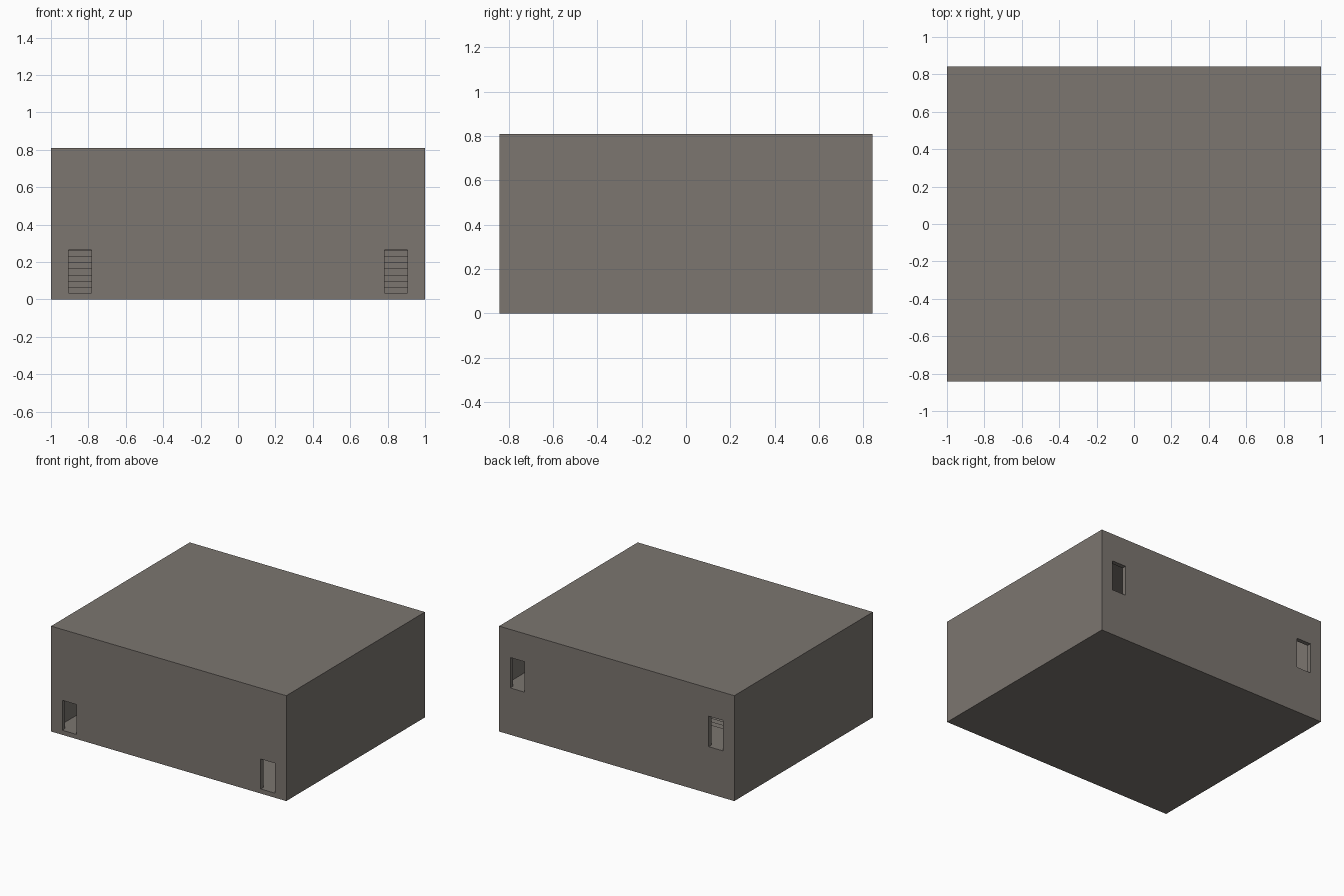
import bpy

if "Cube" in bpy.data.objects:
    bpy.data.objects.remove(bpy.data.objects["Cube"])

# One flat colour for the whole hall
grey = bpy.data.materials.new("warm grey")
grey.diffuse_color = (0.2, 0.18, 0.162, 1)
grey.use_nodes = True
grey.node_tree.nodes["Principled BSDF"].inputs["Base Color"].default_value = grey.diffuse_color

W, D, H, T = 1.0, 0.842, 0.81, 0.033   # half width, half depth, height, wall thickness
BACK_FLOOR = 0.36                      # level of the rear landing
STEPS = 10


def box(name, lo, hi):
    """Box between two opposite corners."""
    verts = [(x, y, z) for x in (lo[0], hi[0]) for y in (lo[1], hi[1]) for z in (lo[2], hi[2])]
    faces = [(0, 1, 3, 2), (4, 6, 7, 5), (0, 4, 5, 1), (2, 3, 7, 6), (0, 2, 6, 4), (1, 5, 7, 3)]
    return mesh_object(name, verts, faces)


def mesh_object(name, verts, faces):
    me = bpy.data.meshes.new(name)
    me.from_pydata(verts, [], faces)
    me.materials.append(grey)
    ob = bpy.data.objects.new(name, me)
    bpy.context.collection.objects.link(ob)
    return ob


def cut(target, cutter):
    """Subtract the cutter and remove it."""
    mod = target.modifiers.new("cut", 'BOOLEAN')
    mod.operation, mod.solver, mod.object = 'DIFFERENCE', 'EXACT', cutter
    cutter.hide_render = True
    bpy.context.view_layer.objects.active = target
    bpy.ops.object.modifier_apply(modifier=mod.name)
    bpy.data.objects.remove(cutter)


# Hollow outer shell
shell = box("hall_shell", (-W, -D, 0), (W, D, H))
cut(shell, box("room_cutter", (-W + T, -D + T, T), (W - T, D - T, H - T)))

# Doorways: two low at the front, two high at the back
for side in (-1, 1):
    x0, x1 = sorted((side * 0.783, side * 0.905))
    cut(shell, box("front_door_cutter", (x0, -D - 0.05, 0.035), (x1, -D + T + 0.02, 0.265)))
    cut(shell, box("back_door_cutter", (x0, D - T - 0.02, BACK_FLOOR), (x1, D + 0.05, 0.594)))

# Full-width stepped floor rising from the front to the rear landing
y_first, y_last = -0.40, 0.54
tread = (y_last - y_first) / (STEPS - 1)
rise = (BACK_FLOOR - T) / STEPS
profile = [(y_first, T)]
for i in range(STEPS):
    y, z = y_first + i * tread, T + (i + 1) * rise
    profile += [(y, z), (y + tread if i < STEPS - 1 else D - T, z)]
profile.append((D - T, T))
n = len(profile)
verts = [(x, y, z) for x in (-W + T, W - T) for y, z in profile]
faces = [tuple(reversed(range(n))), tuple(range(n, 2 * n))]
faces += [(i, (i + 1) % n, (i + 1) % n + n, i + n) for i in range(n)]
mesh_object("stepped_floor", verts, faces)

# Consistent outward normals
for ob in bpy.context.collection.objects:
    bpy.context.view_layer.objects.active = ob
    bpy.ops.object.mode_set(mode='EDIT')
    bpy.ops.mesh.select_all(action='SELECT')
    bpy.ops.mesh.normals_make_consistent(inside=False)
    bpy.ops.object.mode_set(mode='OBJECT')
